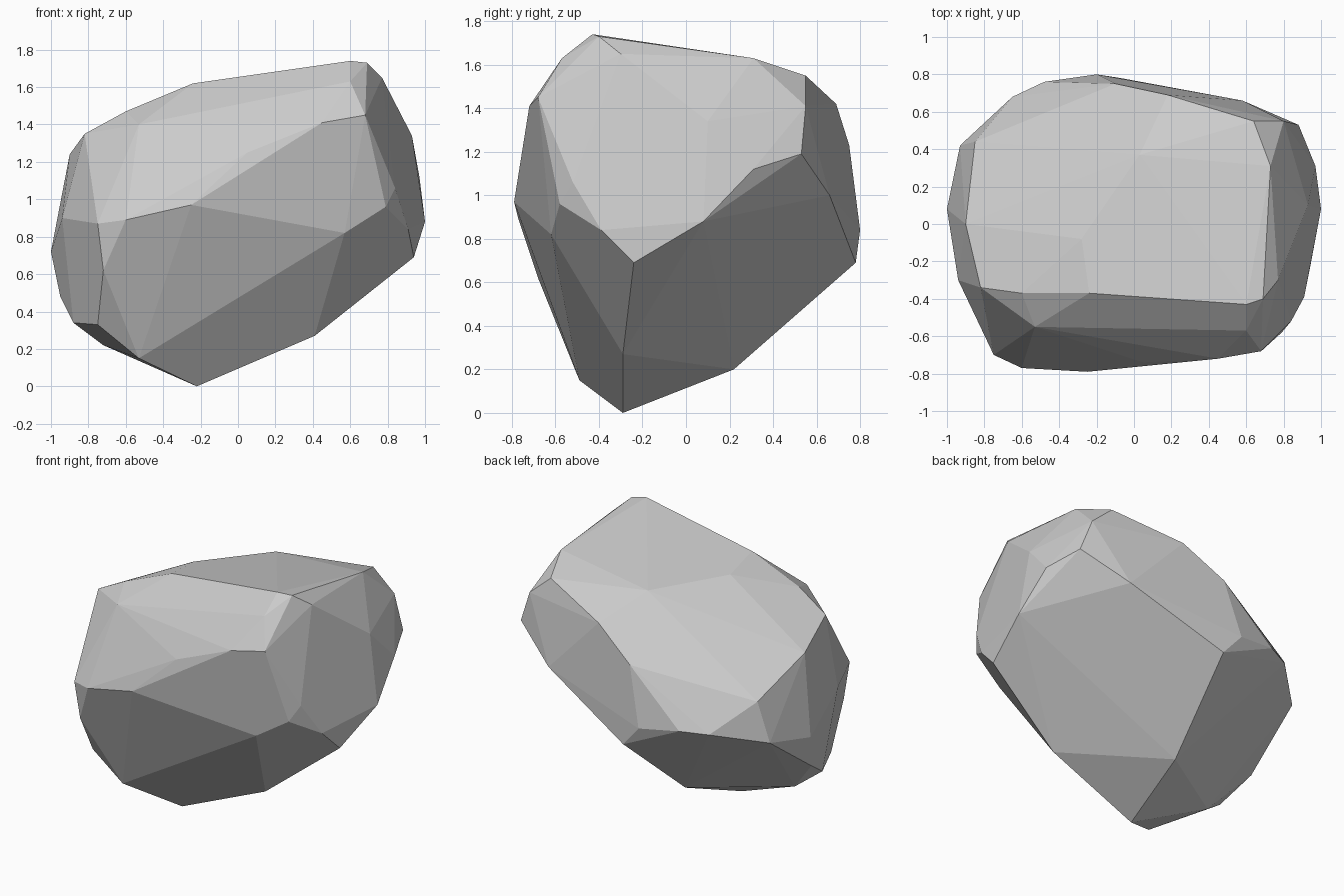
import bpy, bmesh, math

# Corner points of the boulder, grouped by the side they belong to
top = [(-.24, -.37, 1.62), (.6, -.43, 1.74), (.69, -.4, 1.73), (.77, -.3, 1.65),
       (.73, .31, 1.63), (.64, .55, 1.55), (.03, .37, 1.56), (-.28, -.08, 1.58),
       (-.82, -.34, 1.35), (-.6, -.37, 1.47), (.18, .69, 1.42), (-.1, .75, 1.23)]
front = [(-.53, -.55, 1.4), (.6, -.57, 1.63), (.05, -.74, 1.25), (.45, -.72, 1.41),
         (.68, -.68, 1.45), (-.25, -.79, .97), (-.6, -.77, .89), (-.75, -.7, .87),
         (.57, -.62, .82), (.79, -.58, .96), (.46, -.47, .56), (-.53, -.49, .15),
         (-.72, -.68, .62), (-.75, -.5, .33)]
keel = [(-.22, -.29, 0), (.41, -.29, .27), (-.15, .22, .2), (-.72, -.15, .22),
        (-.88, -.22, .34)]
left = [(-.95, 0, .48), (-1, .08, .72), (-.94, -.3, .9), (-.93, .42, .79),
        (-.65, .68, .87), (-.9, 0, 1.24), (-.85, .44, 1.06)]
back = [(-.48, .76, .88), (-.2, .8, .84), (-.07, .78, .69), (.58, .66, 1.0)]
right = [(.97, .31, 1.12), (.88, .53, 1.19), (1, .08, .88), (.94, -.24, .69),
         (.91, -.39, .84), (.84, -.52, 1.06), (.93, .1, 1.34), (.8, .55, 1.41)]

# Wrap the points in a convex shell
bm = bmesh.new()
for p in top + front + keel + left + back + right:
    bm.verts.new(p)
bmesh.ops.convex_hull(bm, input=bm.verts[:])
loose = [v for v in bm.verts if not v.link_faces]
bmesh.ops.delete(bm, geom=loose, context='VERTS')

# Merge nearly coplanar triangles into broad flat facets
bmesh.ops.dissolve_limit(bm, angle_limit=math.radians(3), verts=bm.verts[:], edges=bm.edges[:])
bmesh.ops.recalc_face_normals(bm, faces=bm.faces[:])

mesh = bpy.data.meshes.new("boulder")
bm.to_mesh(mesh)
bm.free()
bpy.context.collection.objects.link(bpy.data.objects.new("boulder", mesh))
